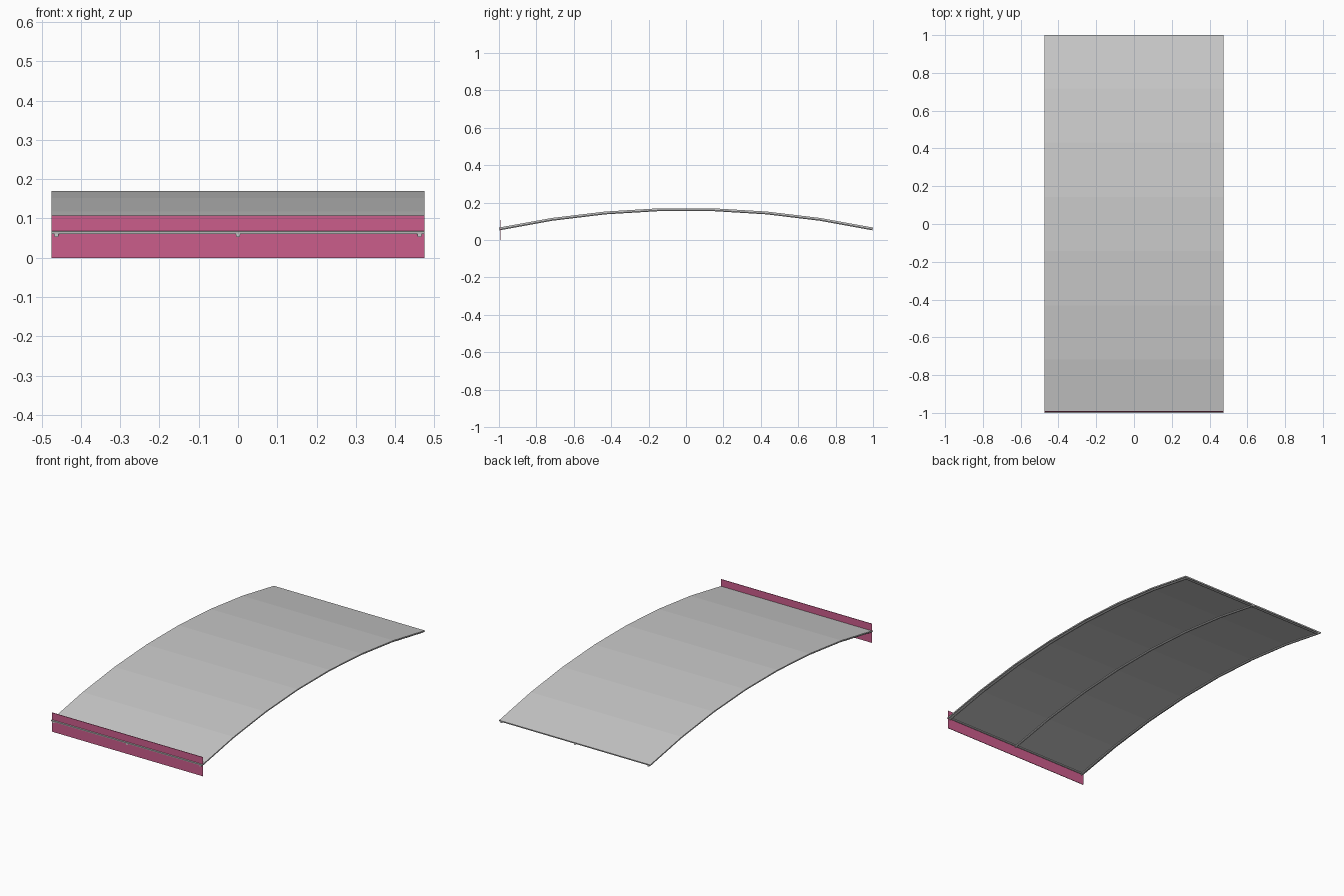
import bpy, bmesh, math
from mathutils import Vector

if "Cube" in bpy.data.objects:
    bpy.data.objects.remove(bpy.data.objects["Cube"])

SEGS = 7
R = 4.81
TOP = 0.172
HALF = math.asin(1.0 / R)


def arc(offset=0.0, half=HALF):
    """Arched profile in (y, z), dropped by offset below the top skin."""
    pts = []
    for i in range(SEGS + 1):
        a = -half + 2 * half * i / SEGS
        pts.append(((R - offset) * math.sin(a), TOP - R + (R - offset) * math.cos(a)))
    return pts


def make(name, verts, faces):
    me = bpy.data.meshes.new(name)
    me.from_pydata(verts, [], faces)
    bm = bmesh.new()
    bm.from_mesh(me)
    bmesh.ops.recalc_face_normals(bm, faces=bm.faces)
    bm.to_mesh(me)
    bm.free()
    ob = bpy.data.objects.new(name, me)
    bpy.context.collection.objects.link(ob)
    return ob


def sweep(name, rings):
    """Closed solid through equal-sized rings of points."""
    n = len(rings[0])
    verts = [p for r in rings for p in r]
    faces = [(k * n + j, k * n + (j + 1) % n, (k + 1) * n + (j + 1) % n, (k + 1) * n + j)
             for k in range(len(rings) - 1) for j in range(n)]
    faces += [tuple(range(n)), tuple(range(len(verts) - n, len(verts)))]
    return make(name, verts, faces)


def circle(rad, n=8):
    return [(rad * math.cos(2 * math.pi * j / n), rad * math.sin(2 * math.pi * j / n))
            for j in range(n)]


# Arched cover sheet
W = 0.475
sweep("cover_sheet", [[(-W, y0, z0), (W, y0, z0), (W, y1, z1), (-W, y1, z1)]
                      for (y0, z0), (y1, z1) in zip(arc(), arc(0.007))])

# Bent rails running the length under the sheet
for name, x in (("left_rail", -0.462), ("middle_rail", 0.0), ("right_rail", 0.462)):
    sweep(name, [[(x + u, y, z + v) for u, v in circle(0.006)] for y, z in arc(0.009)])

# Straight cross rails at both ends
for name, s in (("front_cross_rail", -1), ("back_cross_rail", 1)):
    y, z = s * 0.985, arc(0.007)[0][1] + 0.001
    sweep(name, [[(x, y + u, z + v) for u, v in circle(0.005)] for x in (-0.462, 0.462)])

# Hanging front valance
y0, y1, h = -0.994, -0.991, 0.108
valance = sweep("front_valance", [[(x, y0, 0), (x, y1, 0), (x, y1, h), (x, y0, h)]
                                  for x in (-W, W)])
mat = bpy.data.materials.new("pink_cloth")
mat.diffuse_color = (0.60, 0.11, 0.26, 1)
mat.use_nodes = True
mat.node_tree.nodes["Principled BSDF"].inputs["Base Color"].default_value = mat.diffuse_color
valance.data.materials.append(mat)
